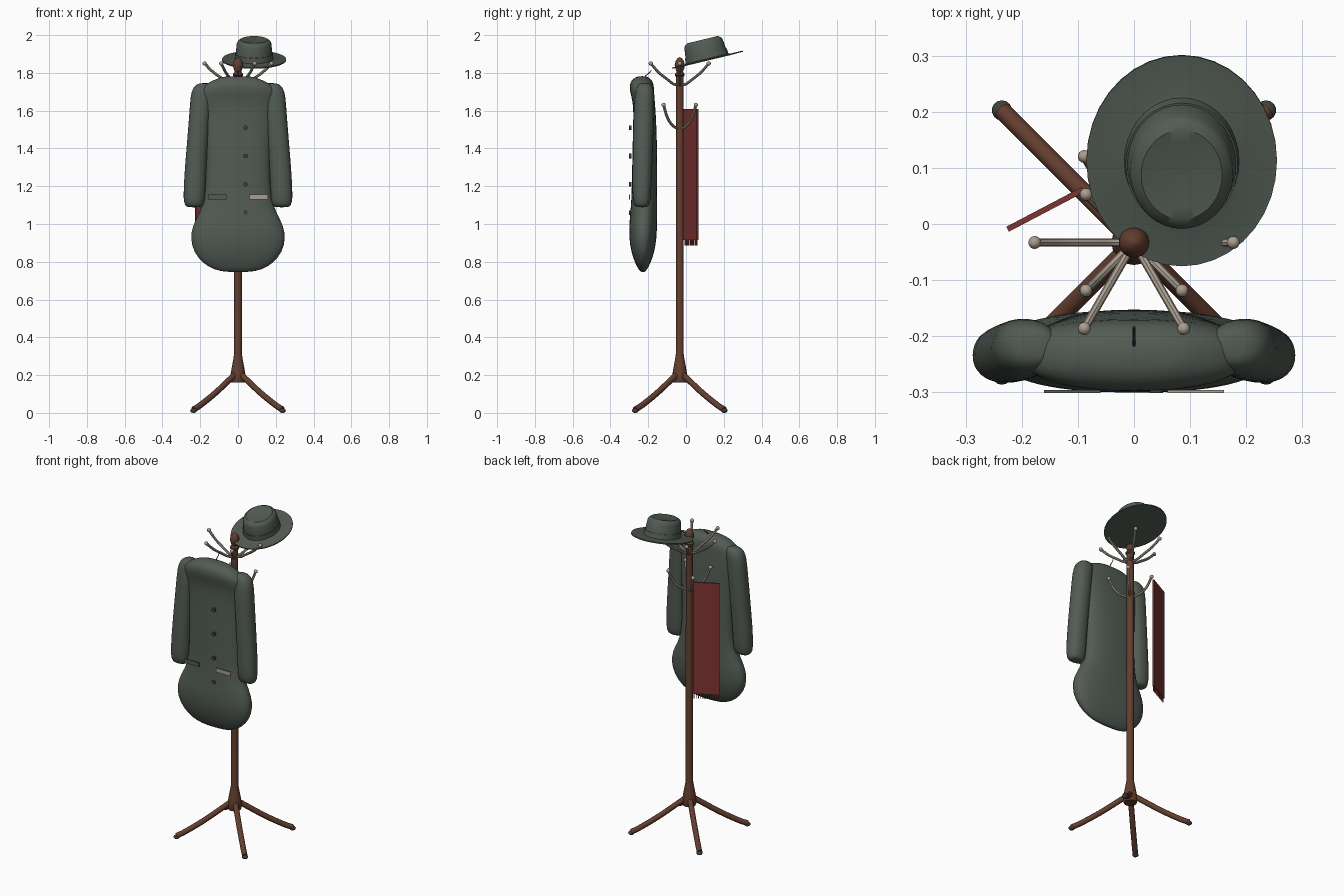
import bpy, bmesh, math
from mathutils import Vector, Matrix

if "Cube" in bpy.data.objects:
    bpy.data.objects.remove(bpy.data.objects["Cube"])

PY = -0.033  # depth of the pole axis


def mat(name, col):
    m = bpy.data.materials.new(name)
    m.diffuse_color = (*col, 1)
    m.use_nodes = True
    m.node_tree.nodes["Principled BSDF"].inputs["Base Color"].default_value = m.diffuse_color
    return m


WOOD = mat("dark wood", (0.125, 0.048, 0.028))
METAL = mat("pale metal", (0.40, 0.34, 0.28))
CLOTH = mat("grey green cloth", (0.085, 0.106, 0.087))
DARK = mat("dark trim", (0.045, 0.055, 0.047))
RED = mat("red wool", (0.21, 0.035, 0.03))


def finish(name, bm, material, smooth=True, angle=40):
    bmesh.ops.recalc_face_normals(bm, faces=bm.faces)
    me = bpy.data.meshes.new(name)
    bm.to_mesh(me)
    bm.free()
    ob = bpy.data.objects.new(name, me)
    bpy.context.collection.objects.link(ob)
    me.materials.append(material)
    if smooth:
        bpy.ops.object.select_all(action='DESELECT')
        ob.select_set(True)
        bpy.context.view_layer.objects.active = ob
        bpy.ops.object.shade_smooth_by_angle(angle=math.radians(angle))
    return ob


def skin(rings):
    """Mesh through a list of closed rings, capped at both ends."""
    bm = bmesh.new()
    vs = [[bm.verts.new(p) for p in r] for r in rings]
    n = len(vs[0])
    for a, b in zip(vs, vs[1:]):
        for i in range(n):
            j = (i + 1) % n
            bm.faces.new((a[i], a[j], b[j], b[i]))
    bm.faces.new(vs[0])
    bm.faces.new(vs[-1])
    return bm


def lathe(name, prof, material, n=24, m=Matrix()):
    rings = [[m @ Vector((max(r, 0.0005) * math.cos(2 * math.pi * i / n),
                          max(r, 0.0005) * math.sin(2 * math.pi * i / n), z)) for i in range(n)]
             for r, z in prof]
    return finish(name, skin(rings), material)


def loft(name, rows, material, n=28, e=2.0):
    """Rows are (z, centre x, half width, front y, back y)."""
    rings = []
    for z, cx, hw, yf, yb in rows:
        ring = []
        for i in range(n):
            a = 2 * math.pi * i / n
            c, s = math.cos(a), math.sin(a)
            ring.append((cx + hw * math.copysign(abs(c) ** (2 / e), c),
                         (yf + yb) / 2 + (yb - yf) / 2 * math.copysign(abs(s) ** (2 / e), s), z))
        rings.append(ring)
    ob = finish(name, skin(rings), material, angle=180)
    ob.modifiers.new("soften", 'SUBSURF').levels = 1
    ob.modifiers["soften"].render_levels = 1
    return ob


def tube(name, pts, rad, material, n=10):
    """Round bar along a smooth path."""
    P = [Vector(p) for p in pts]
    P = [2 * P[0] - P[1]] + P + [2 * P[-1] - P[-2]]
    path = []
    for k in range(1, len(P) - 2):
        a, b, c, d = P[k - 1:k + 3]
        for s in range(4):
            t = s / 4
            path.append(0.5 * (2 * b + (c - a) * t + (2 * a - 5 * b + 4 * c - d) * t * t
                               + (3 * b - a - 3 * c + d) * t ** 3))
    path.append(P[-2])
    rings = []
    side = (path[-1] - path[0]).cross(Vector((0, 0, 1)))
    side = side.normalized() if side.length > 1e-4 else Vector((1, 0, 0))
    for i, p in enumerate(path):
        d = (path[min(i + 1, len(path) - 1)] - path[max(i - 1, 0)]).normalized()
        up = side.cross(d)
        rings.append([p + rad * (math.cos(2 * math.pi * j / n) * side
                                 + math.sin(2 * math.pi * j / n) * up) for j in range(n)])
    return finish(name, skin(rings), material)


def ball(name, loc, r, material, sz=1.0):
    bm = bmesh.new()
    bmesh.ops.create_uvsphere(bm, u_segments=14, v_segments=8, radius=r,
                              matrix=Matrix.Translation(loc) @ Matrix.Diagonal((1, 1, sz, 1)))
    return finish(name, bm, material, angle=60)


def box(name, loc, size, material, rot=0.0):
    bm = bmesh.new()
    bmesh.ops.create_cube(bm, size=1, matrix=Matrix.Translation(loc) @ Matrix.Rotation(rot, 4, 'Z')
                          @ Matrix.Diagonal((*size, 1)))
    return finish(name, bm, material, False)


def radial(prof, ang):
    return [(r * math.cos(ang), PY + r * math.sin(ang), z) for r, z in prof]


# Pole with flared hub and finial
lathe("pole", [(0, .16), (.036, .16), (.04, .17), (.04, .20), (.033, .24), (.024, .29), (.021, .31),
               (.02, 1.78), (.026, 1.785), (.026, 1.795), (.017, 1.805), (.024, 1.825), (.027, 1.842),
               (.022, 1.862), (.012, 1.877), (0, 1.883)], WOOD, 20, Matrix.Translation((0, PY, 0)))

# Four splayed legs with dark feet
for k in range(4):
    ang = math.radians(45 + 90 * k)
    tube(f"leg_{k}", radial([(.015, .208), (.05, .185), (.17, .105), (.28, .042), (.333, .018)], ang), .016, WOOD)
    ball(f"foot_{k}", radial([(.333, .012)], ang)[0], .018, DARK, .67)

# Upper ring of six hooks and lower ring of four
TOP = [(.012, 1.736), (.04, 1.742), (.075, 1.765), (.13, 1.803), (.177, 1.85)]
LOW = [(.012, 1.505), (.04, 1.514), (.07, 1.535), (.097, 1.572), (.121, 1.63)]
for tag, prof, count, start in (("upper", TOP, 6, 0), ("lower", LOW, 4, 45)):
    for k in range(count):
        ang = math.radians(start + 360 / count * k)
        tube(f"{tag}_hook_{k}", radial(prof, ang), .0075, METAL, 8)
        ball(f"{tag}_hook_ball_{k}", radial(prof[-1:], ang)[0], .0115, METAL)

# Coat body
loft("coat_body", [
    (.745, 0, .06, -.235, -.22), (.757, 0, .125, -.25, -.207), (.79, 0, .185, -.268, -.189),
    (.85, 0, .235, -.29, -.167), (.92, 0, .253, -.301, -.156), (.99, 0, .243, -.301, -.153),
    (1.06, 0, .203, -.295, -.153), (1.13, 0, .178, -.289, -.153), (1.25, 0, .17, -.286, -.152),
    (1.42, 0, .172, -.283, -.153), (1.55, 0, .18, -.279, -.158), (1.63, 0, .195, -.279, -.163),
    (1.68, 0, .21, -.291, -.168), (1.715, 0, .2, -.299, -.169), (1.745, 0, .165, -.297, -.172),
    (1.768, 0, .115, -.283, -.185), (1.783, 0, .075, -.255, -.21)], CLOTH, 32, 2.4)

# Sleeves
for s, tag in ((-1, "left"), (1, "right")):
    loft(f"{tag}_sleeve", [
        (1.088, s * .232, .03, -.25, -.215), (1.095, s * .232, .048, -.272, -.195),
        (1.125, s * .232, .059, -.284, -.186), (1.25, s * .228, .058, -.284, -.18),
        (1.45, s * .213, .056, -.282, -.173), (1.60, s * .201, .056, -.278, -.168),
        (1.68, s * .194, .058, -.272, -.168), (1.72, s * .186, .054, -.265, -.172),
        (1.741, s * .178, .04, -.25, -.187), (1.746, s * .175, .02, -.235, -.2)], CLOTH, 20, 2.2)

# Buttons, pocket flaps and hanging loop
for k in range(4):
    lathe(f"button_{k}", [(0, -.006), (.012, -.006), (.012, .006), (0, .006)], DARK, 12,
          Matrix.Translation((.04, -.295, 1.06 + .15 * k)) @ Matrix.Rotation(math.pi / 2, 4, 'X'))
box("left_pocket", (-.11, -.2985, 1.143), (.1, .006, .025), CLOTH)
box("right_pocket", (.11, -.2985, 1.143), (.1, .006, .025), METAL)
tube("coat_loop", [(0, -.225, 1.765), (0, -.213, 1.785), (0, -.195, 1.8), (0, -.183, 1.815)], .0025, DARK, 6)

# Scarf with fringe
ROT = math.radians(27.7)
box("scarf", (-.158, .026, 1.2625), (.152, .01, .695), RED, ROT)
for k in range(12):
    t = -.07 + .14 * k / 11
    box(f"fringe_{k}", (-.158 + t * math.cos(ROT), .026 + t * math.sin(ROT), .901),
        (.004, .004, .032), RED, ROT)

# Tilted hat: brim and crown, with a dark band
H = (Matrix.Translation((.085, .113, 1.87)) @ Matrix.Rotation(math.radians(13.5), 4, 'X')
     @ Matrix.Diagonal((.88, 1, 1, 1)))
lathe("hat", [(0, -.004), (.12, -.005), (.193, -.003), (.193, .003), (.125, .003), (.113, .006),
              (.110, .036), (.104, .088), (.098, .099), (.082, .109), (.06, .106), (0, .103)], CLOTH, 36, H)
lathe("hat_band", [(.108, .004), (.1165, .004), (.1135, .034), (.106, .034)], CLOTH, 36, H)
